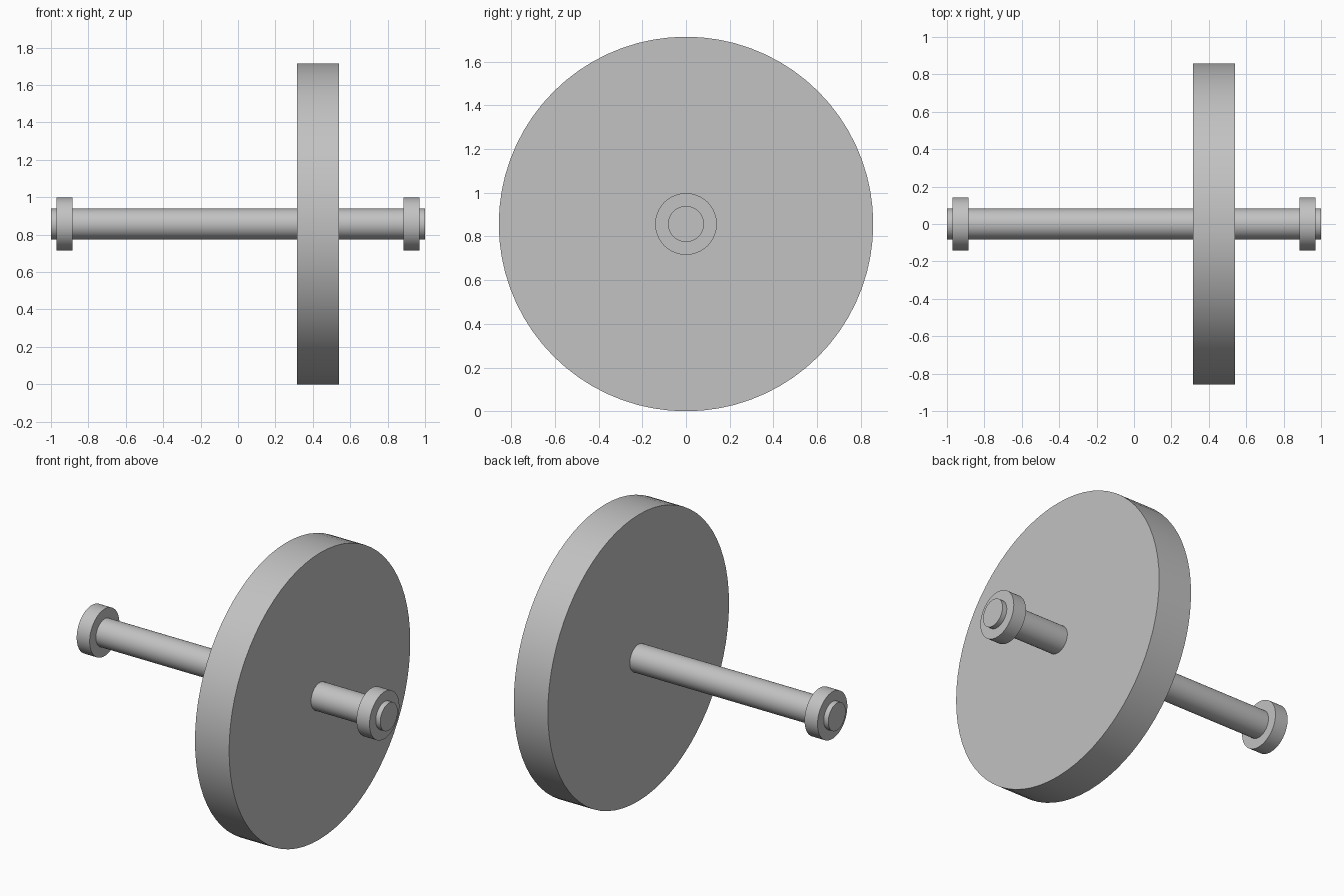
import bpy
from math import pi, radians

cube = bpy.data.objects.get("Cube")
if cube:
    bpy.data.objects.remove(cube, do_unlink=True)

# Single plain grey finish
GREY = (0.54, 0.54, 0.54, 1)
grey = bpy.data.materials.new("plain grey")
grey.use_nodes = True
grey.diffuse_color = GREY
grey.node_tree.nodes["Principled BSDF"].inputs["Base Color"].default_value = GREY

AXIS_Z = 0.857  # height of the shaft axis


def disc(name, x0, x1, radius, sides=64):
    """Solid cylinder lying along x from x0 to x1."""
    bpy.ops.mesh.primitive_cylinder_add(
        vertices=sides, radius=radius, depth=x1 - x0,
        location=((x0 + x1) / 2, 0, AXIS_Z), rotation=(0, pi / 2, 0))
    obj = bpy.context.object
    obj.name = name
    obj.data.materials.append(grey)
    bpy.ops.object.shade_smooth_by_angle(angle=radians(30))
    return obj


# Long shaft through everything
disc("shaft", -1, 1, 0.082)

# Large solid wheel, off centre towards the left
disc("wheel", 0.315, 0.541, AXIS_Z, 72)

# Bearing collars near both shaft ends
disc("left_collar", 0.884, 0.97, 0.141)
disc("right_collar", -0.97, -0.884, 0.141)
